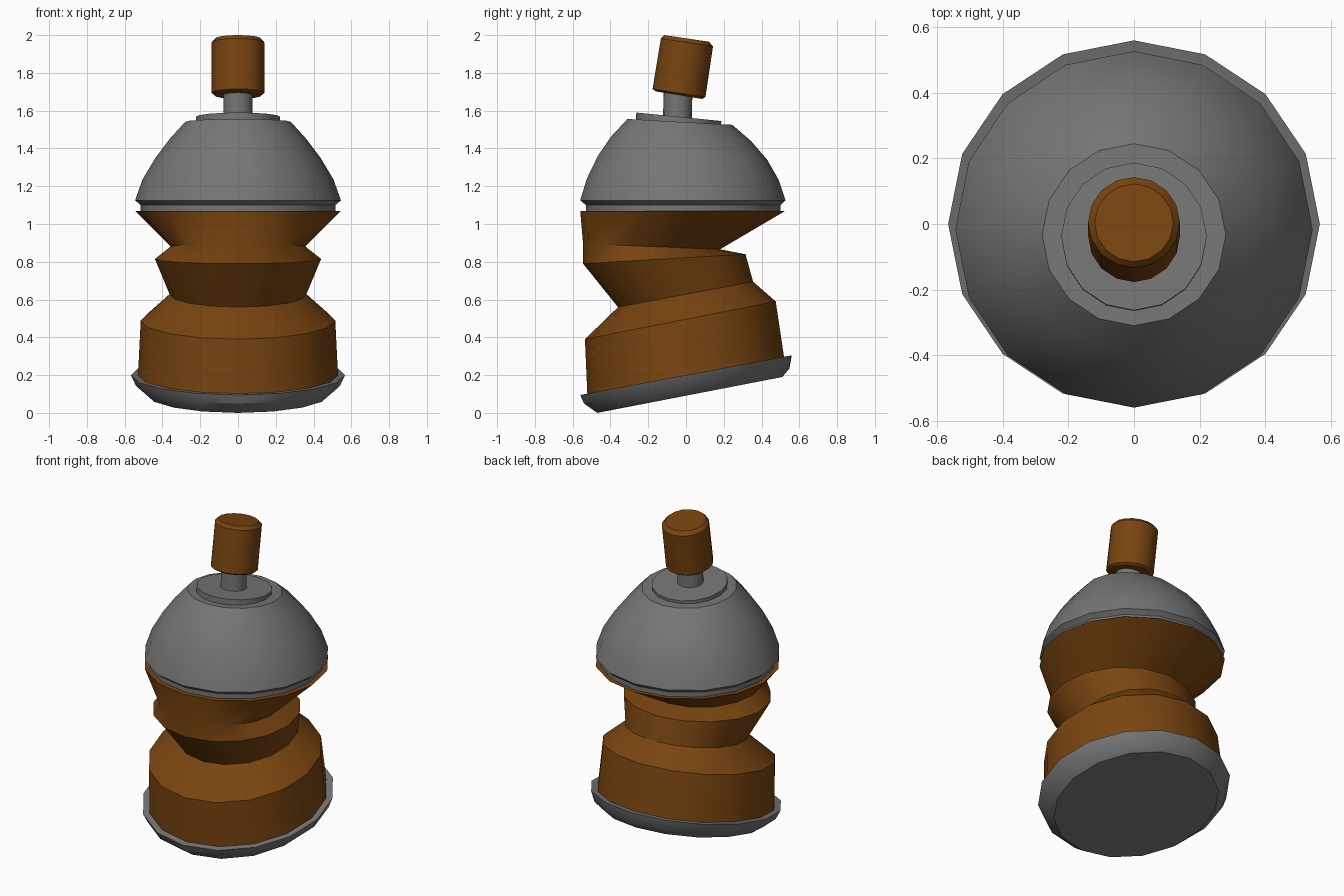
import bpy, bmesh, math

SIDES = 16


def material(name, colour):
    m = bpy.data.materials.new(name)
    m.diffuse_color = (*colour, 1)
    return m


brown = material("brown", (0.19, 0.058, 0.005))
grey = material("grey", (0.18, 0.18, 0.18))


def loft(name, mat, rings):
    """Skin tilted rings, each (front y, front z, back y, back z, half width)."""
    bm = bmesh.new()
    loops = []
    for yf, zf, yb, zb, rx in rings:
        loop = []
        for i in range(SIDES):
            a = 2 * math.pi * i / SIDES
            t = (1 + math.sin(a)) / 2
            loop.append(bm.verts.new((rx * math.cos(a),
                                      yf + (yb - yf) * t,
                                      zf + (zb - zf) * t)))
        loops.append(loop)
    for low, high in zip(loops, loops[1:]):
        for i in range(SIDES):
            j = (i + 1) % SIDES
            bm.faces.new((low[i], low[j], high[j], high[i]))
    bm.faces.new(loops[0][::-1])
    bm.faces.new(loops[-1])
    for f in bm.faces:
        f.smooth = True
    me = bpy.data.meshes.new(name)
    bm.to_mesh(me)
    bm.free()
    me.set_sharp_from_angle(angle=math.radians(30))
    me.materials.append(mat)
    ob = bpy.data.objects.new(name, me)
    bpy.context.collection.objects.link(ob)
    return ob


# Tilted base dish
loft("base_dish", grey, [
    (-0.47, 0.00, 0.51, 0.19, 0.48),
    (-0.54, 0.05, 0.548, 0.235, 0.54),
    (-0.56, 0.095, 0.56, 0.305, 0.567),
])

# Crumpled body
loft("crumpled_body", brown, [
    (-0.522, 0.09, 0.52, 0.29, 0.53),
    (-0.535, 0.39, 0.475, 0.59, 0.515),
    (-0.36, 0.56, 0.355, 0.695, 0.362),
    (-0.545, 0.79, 0.315, 0.84, 0.44),
    (-0.545, 0.895, 0.18, 0.866, 0.357),
    (-0.56, 1.07, 0.527, 1.07, 0.545),
])

# Dome with its collar groove
loft("dome", grey, [
    (-0.53, 1.065, 0.50, 1.065, 0.515),
    (-0.53, 1.10, 0.50, 1.10, 0.515),
    (-0.56, 1.125, 0.527, 1.125, 0.545),
    (-0.525, 1.24, 0.49, 1.235, 0.505),
    (-0.467, 1.36, 0.43, 1.34, 0.437),
    (-0.395, 1.465, 0.344, 1.44, 0.36),
    (-0.31, 1.556, 0.245, 1.525, 0.28),
])

# Mounting plate and stem
loft("top_plate", grey, [
    (-0.265, 1.548, 0.185, 1.515, 0.222),
    (-0.263, 1.59, 0.187, 1.545, 0.222),
])
loft("stem", grey, [
    (-0.122, 1.55, 0.03, 1.54, 0.077),
    (-0.118, 1.71, 0.034, 1.69, 0.077),
])

# Tilted knob with bevelled ends
loft("knob", brown, [
    (-0.160, 1.702, 0.085, 1.662, 0.125),
    (-0.177, 1.715, 0.103, 1.672, 0.14),
    (-0.133, 1.982, 0.143, 1.94, 0.14),
    (-0.115, 2.00, 0.122, 1.965, 0.12),
])
